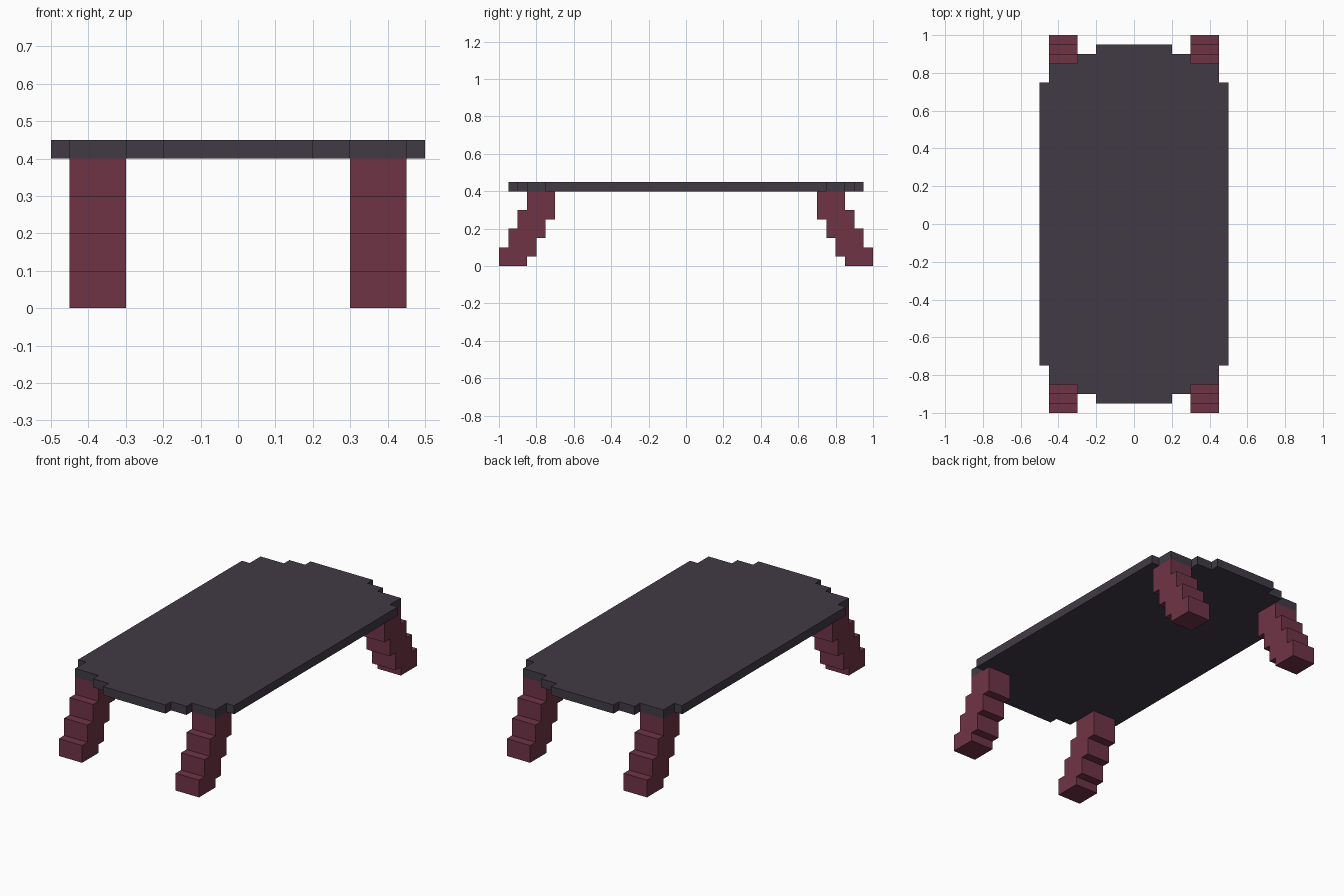
import bpy, bmesh
from mathutils import Vector

if "Cube" in bpy.data.objects:
    bpy.data.objects.remove(bpy.data.objects["Cube"])


def material(name, rgb):
    m = bpy.data.materials.new(name)
    m.diffuse_color = (*rgb, 1)
    m.use_nodes = True
    m.node_tree.nodes["Principled BSDF"].inputs["Base Color"].default_value = m.diffuse_color
    return m


def extrude_profile(name, points, depth, mat):
    """Fill a closed outline of 3D points and extrude it along depth."""
    bm = bmesh.new()
    face = bm.faces.new([bm.verts.new(p) for p in points])
    new = bmesh.ops.extrude_face_region(bm, geom=[face], use_keep_orig=True)["geom"]
    bmesh.ops.translate(bm, vec=Vector(depth),
                        verts=[g for g in new if isinstance(g, bmesh.types.BMVert)])
    bmesh.ops.recalc_face_normals(bm, faces=bm.faces)
    mesh = bpy.data.meshes.new(name)
    bm.to_mesh(mesh)
    bm.free()
    mesh.materials.append(mat)
    obj = bpy.data.objects.new(name, mesh)
    bpy.context.collection.objects.link(obj)
    return obj


charcoal = material("charcoal top", (0.053, 0.044, 0.060))
maroon = material("maroon legs", (0.162, 0.034, 0.061))

# Table top: one stepped corner mirrored to all four quarters
corner = [(0.5, 0.75), (0.45, 0.75), (0.45, 0.85), (0.3, 0.85),
          (0.3, 0.9), (0.2, 0.9), (0.2, 0.95)]
half = corner + [(-x, y) for x, y in reversed(corner)]
outline = half + [(-x, -y) for x, y in half]
extrude_profile("table_top", [(x, y, 0.4) for x, y in outline], (0, 0, 0.05), charcoal)

# Legs: stair-stepped side profile leaning outwards, (y, z)
outer = [(1.0, 0), (1.0, 0.1), (0.95, 0.1), (0.95, 0.2),
         (0.9, 0.2), (0.9, 0.3), (0.85, 0.3), (0.85, 0.4)]
inner = [(0.7, 0.4), (0.7, 0.25), (0.75, 0.25), (0.75, 0.15),
         (0.8, 0.15), (0.8, 0.05), (0.85, 0.05), (0.85, 0)]
for side, sx in (("left", -1), ("right", 1)):
    for end, sy in (("front", -1), ("back", 1)):
        extrude_profile(f"{end}_{side}_leg",
                        [(sx * 0.3, sy * y, z) for y, z in outer + inner],
                        (sx * 0.15, 0, 0), maroon)
